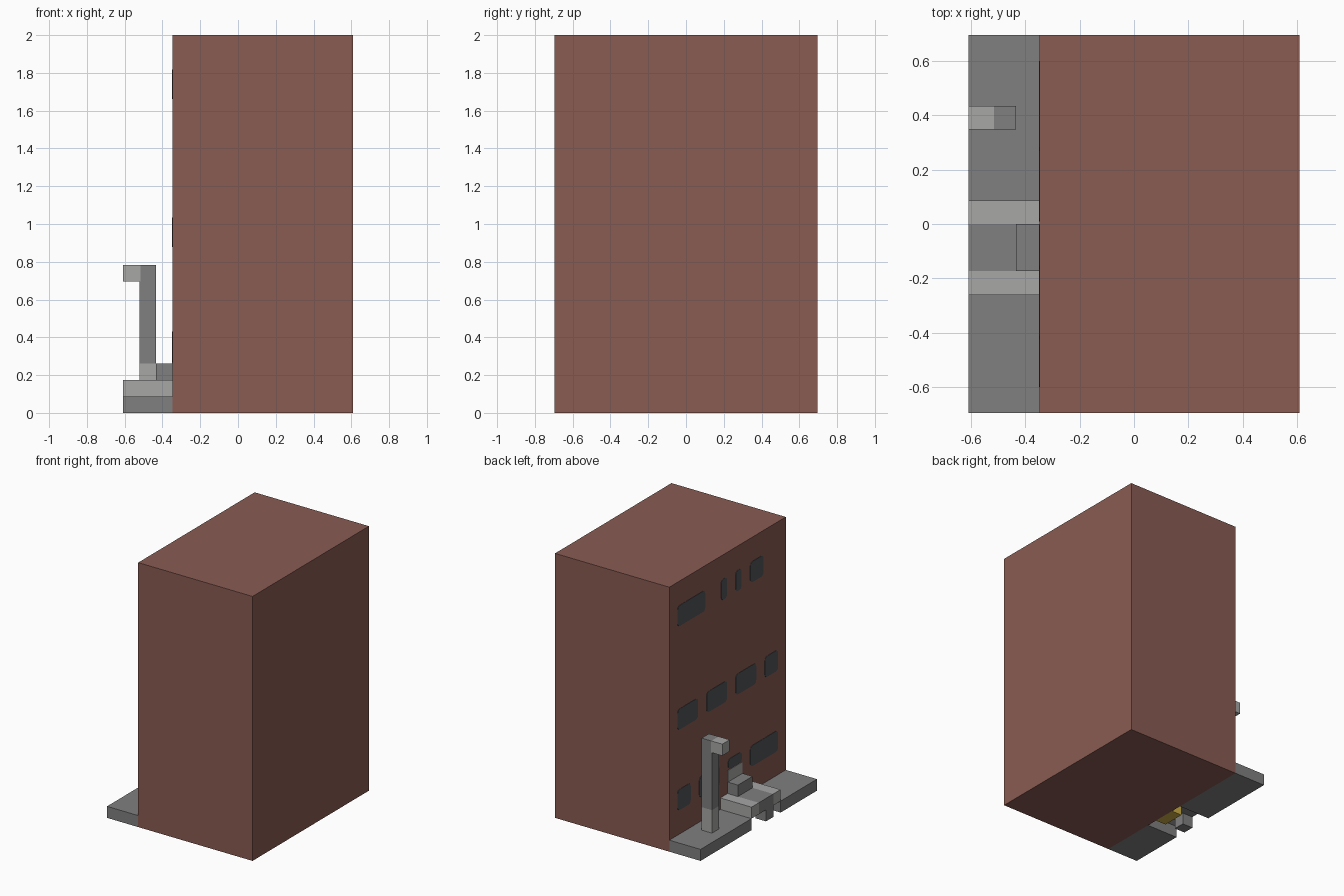
import bpy, bmesh, math

old = bpy.data.objects.get("Cube")
if old:
    bpy.data.objects.remove(old, do_unlink=True)

U = 2 / 23          # one block
WALL = 11           # blocks from the plain side to the street wall


def material(name, rgb):
    m = bpy.data.materials.new(name)
    m.use_nodes = True
    m.diffuse_color = (*rgb, 1)
    m.node_tree.nodes["Principled BSDF"].inputs["Base Color"].default_value = (*rgb, 1)
    return m


brick = material("brick red", (0.25, 0.106, 0.085))
dark = material("dark grey stone", (0.215, 0.215, 0.215))
light = material("light grey stone", (0.39, 0.385, 0.38))
glass = material("window charcoal", (0.08, 0.09, 0.1))
yellow = material("yellow", (0.6, 0.42, 0.06))


def point(a, b, c):
    """Blocks from the plain side, blocks from the back, blocks up."""
    return ((7 - a) * U, (8 - b) * U, c * U)


def add_object(name, bm, mat):
    bmesh.ops.recalc_face_normals(bm, faces=bm.faces)
    mesh = bpy.data.meshes.new(name)
    bm.to_mesh(mesh)
    bm.free()
    mesh.materials.append(mat)
    obj = bpy.data.objects.new(name, mesh)
    bpy.context.collection.objects.link(obj)
    return obj


def block(name, a, b, c, mat):
    bm = bmesh.new()
    bmesh.ops.create_cube(bm, size=1)
    for v in bm.verts:
        v.co = point(*(lo + (hi - lo) * (t + 0.5) for (lo, hi), t in
                       zip((a, b, c), v.co)))
    return add_object(name, bm, mat)


def pane(name, b0, b1, c0, c1, radius=0.3, margin=0.1):
    """Thin rounded plate on the street wall."""
    bm = bmesh.new()
    outline = []
    inset = margin + radius
    corners = ((b1 - inset, c1 - inset), (b0 + inset, c1 - inset),
               (b0 + inset, c0 + inset), (b1 - inset, c0 + inset))
    for i, (b, c) in enumerate(corners):
        for k in range(4):
            t = math.radians(90 * i + 30 * k)
            outline.append(bm.verts.new(point(
                WALL - 0.02, b + radius * math.cos(t), c + radius * math.sin(t))))
    face = bm.faces.new(outline)
    out = bmesh.ops.extrude_face_region(bm, geom=[face])
    for v in out["geom"]:
        if isinstance(v, bmesh.types.BMVert):
            v.co.x -= 0.05 * U
    return add_object(name, bm, glass)


# Building with a small recess under the door
building = block("building", (0, WALL), (0, 16), (0, 23), brick)
cutter = block("recess_cutter", (10, 11.5), (8, 10), (-1, 1), brick)
cutter.hide_render = True
cutter.hide_set(True)
cut = building.modifiers.new("recess", "BOOLEAN")
cut.operation = "DIFFERENCE"
cut.solver = "EXACT"
cut.object = cutter
bpy.context.view_layer.objects.active = building
bpy.ops.object.modifier_apply(modifier=cut.name)
bpy.data.objects.remove(cutter, do_unlink=True)

# Windows, floor by floor
floors = {
    "upper": (19, ((1, 5), (7, 8), (9, 10), (11, 13))),
    "middle": (10, ((1, 4), (5, 8), (9, 12), (13, 15))),
    "ground": (3, ((1, 3), (4, 7), (11, 15))),
}
for floor, (base, spans) in floors.items():
    for i, (b0, b1) in enumerate(spans):
        pane(f"{floor}_window_{i + 1}", b0, b1, base, base + 2)

# Door: stone lower panel and glazed upper panel
block("door_panel", (WALL - 0.02, WALL + 0.03), (8, 10), (3, 4), light)
pane("door_window", 8, 10, 4, 5, margin=0.06)

# Pavement on both sides of the stairway
block("back_pavement", (WALL, 14), (0, 7), (0, 1), dark)
block("front_pavement", (WALL, 14), (11, 16), (0, 1), dark)

# Stairway with side walls
block("back_stair_wall", (WALL, 14), (7, 8), (1, 2), light)
block("front_stair_wall", (WALL, 14), (10, 11), (1, 2), light)
block("landing", (WALL, 12), (8, 10), (2, 3), dark)
block("stair_slab", (WALL, 14), (8, 10), (1, 2), dark)
block("stair_foot", (13, 14), (9, 10), (0, 1), dark)
block("cellar_door", (WALL, 12), (8, 10), (0, 1), yellow)

# Street lamp
block("lamp_base", (12, 13), (3, 4), (1, 3), light)
block("lamp_post", (12, 13), (3, 4), (3, 9), dark)
block("lamp_head", (12.93, 14), (2.995, 4.005), (8, 9.005), light)
